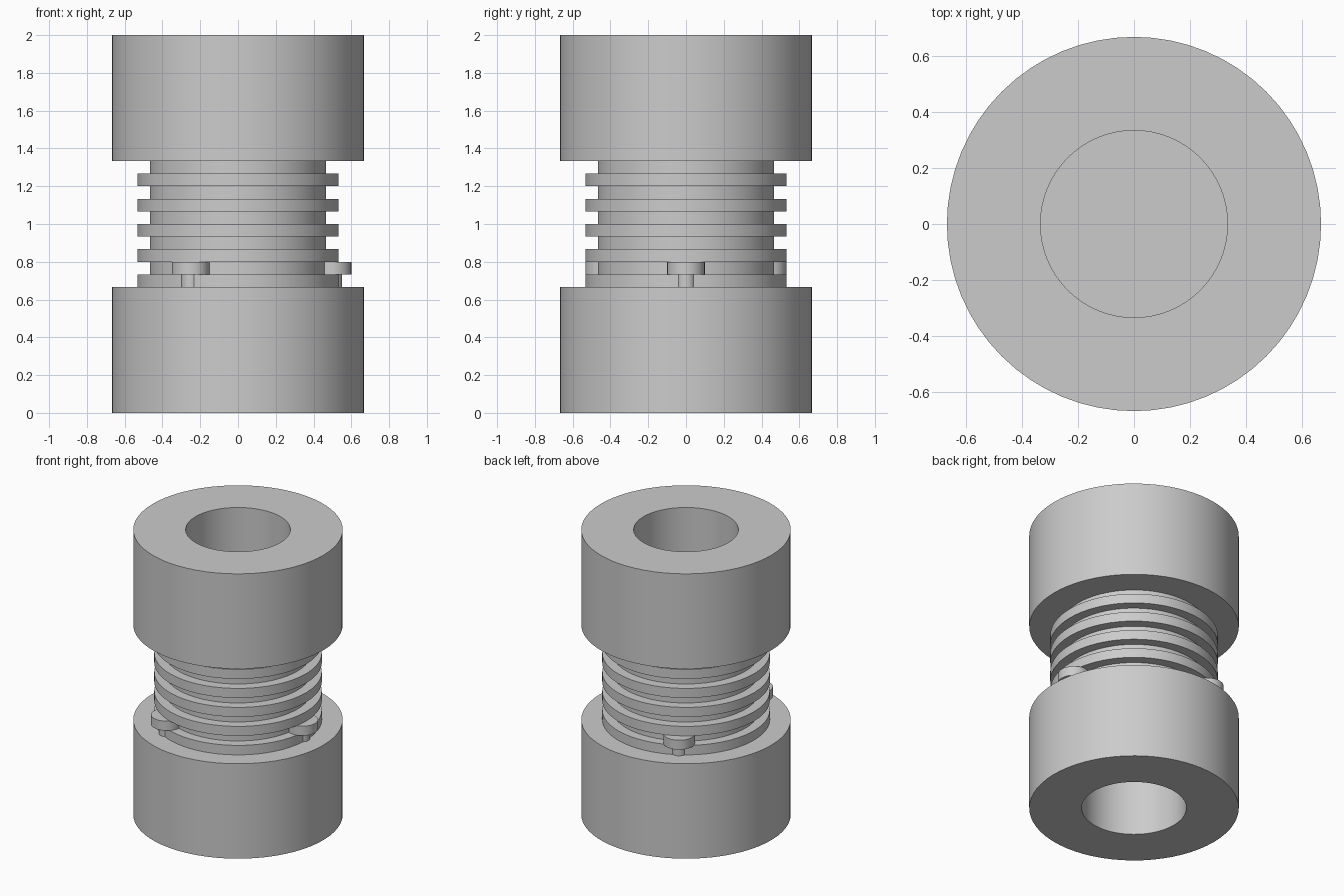
import bpy
import bmesh
from math import cos, sin, pi, radians

cube = bpy.data.objects.get("Cube")
if cube:
    bpy.data.objects.remove(cube, do_unlink=True)

grey = bpy.data.materials.new("plain_grey")
grey.use_nodes = True
colour = (0.6, 0.6, 0.6, 1)
grey.diffuse_color = colour
grey.node_tree.nodes["Principled BSDF"].inputs["Base Color"].default_value = colour


def turned(name, outer, z0, z1, inner=0, x=0, y=0, sides=64):
    """Upright cylinder, or a tube when an inner radius is given."""
    bm = bmesh.new()

    def loop(r, z):
        return [bm.verts.new((r * cos(2 * pi * i / sides), r * sin(2 * pi * i / sides), z))
                for i in range(sides)]

    loops = [loop(outer, z0), loop(outer, z1)]
    if inner:
        loops += [loop(inner, z1), loop(inner, z0)]
        pairs = list(zip(loops, loops[1:] + loops[:1]))
    else:
        pairs = [(loops[0], loops[1])]
        bm.faces.new(loops[0][::-1])
        bm.faces.new(loops[1])
    for a, b in pairs:
        for i in range(sides):
            j = (i + 1) % sides
            bm.faces.new((a[i], a[j], b[j], b[i]))
    bmesh.ops.recalc_face_normals(bm, faces=bm.faces)
    mesh = bpy.data.meshes.new(name)
    bm.to_mesh(mesh)
    bm.free()
    mesh.materials.append(grey)
    obj = bpy.data.objects.new(name, mesh)
    obj.location = (x, y, 0)
    bpy.context.collection.objects.link(obj)
    bpy.ops.object.select_all(action="DESELECT")
    obj.select_set(True)
    bpy.context.view_layer.objects.active = obj
    bpy.ops.object.shade_smooth_by_angle(angle=radians(30))
    return obj


UNIT = 1 / 15          # height of one rib
COLLAR = 10 * UNIT     # collar height and radius

# Hollow end collars and the solid core between them
turned("lower_collar", COLLAR, 0, COLLAR, inner=COLLAR / 2)
turned("upper_collar", COLLAR, 2 - COLLAR, 2, inner=COLLAR / 2)
turned("core", 7 * UNIT, COLLAR, 2 - COLLAR)

# Evenly spaced ribs around the core
for k in range(5):
    z = COLLAR + 2 * k * UNIT
    turned(f"rib_{k + 1}", 8 * UNIT, z, z + UNIT, inner=7 * UNIT)

# Three screws standing on the lower collar
for k in range(3):
    a = k * 2 * pi / 3
    x, y = 0.5 * cos(a), 0.5 * sin(a)
    turned(f"screw_shank_{k + 1}", 0.05, COLLAR, COLLAR + UNIT, x=x, y=y, sides=32)
    turned(f"screw_head_{k + 1}", 0.1, COLLAR + UNIT, COLLAR + 2 * UNIT, x=x, y=y, sides=32)
